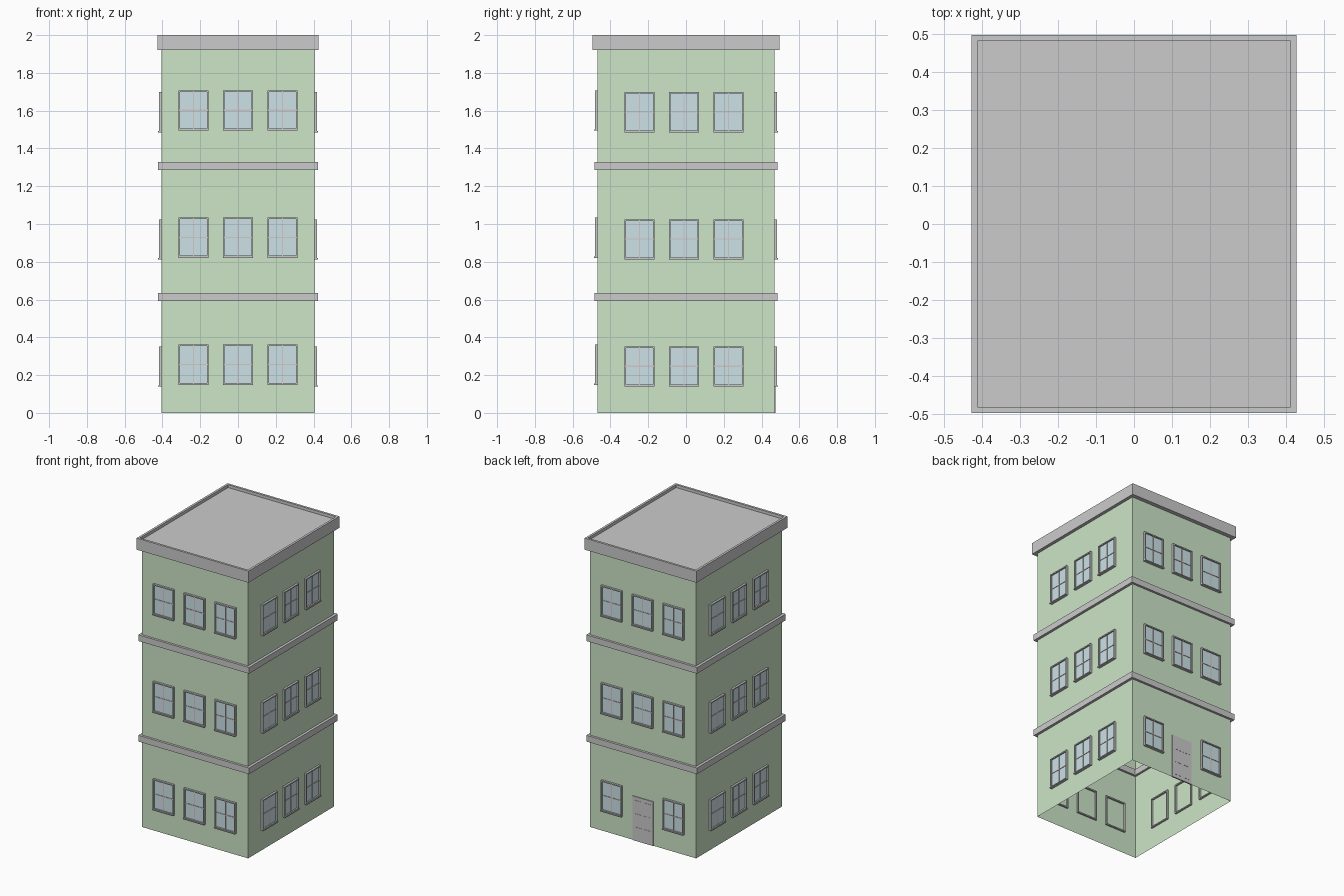
import bpy, bmesh, math
from mathutils import Matrix, Vector

if "Cube" in bpy.data.objects:
    bpy.data.objects.remove(bpy.data.objects["Cube"])

HX, HY, WALL_TOP = 0.405, 0.468, 1.93
STOREY = 0.673


def material(name, rgb):
    m = bpy.data.materials.new(name)
    m.diffuse_color = (*rgb, 1)
    m.use_nodes = True
    m.node_tree.nodes["Principled BSDF"].inputs["Base Color"].default_value = m.diffuse_color
    return m


GREEN = material("wall_green", (0.61, 0.79, 0.58))
GLASS = material("glass_blue", (0.61, 0.76, 0.80))
BAR = material("bar_greyed_pink", (0.65, 0.58, 0.57))


def finish(name, bm, mat=None):
    bmesh.ops.recalc_face_normals(bm, faces=bm.faces)
    me = bpy.data.meshes.new(name)
    bm.to_mesh(me)
    bm.free()
    ob = bpy.data.objects.new(name, me)
    bpy.context.collection.objects.link(ob)
    if mat:
        me.materials.append(mat)
    return ob


def box(bm, lo, hi, mx=Matrix()):
    lo, hi = Vector(lo), Vector(hi)
    m = mx @ Matrix.Translation((lo + hi) / 2) @ Matrix.Diagonal((*(hi - lo), 1))
    return bmesh.ops.create_cube(bm, size=1, matrix=m)["verts"]


def ring(bm, cx, cy, hx, hy, ix, iy, z0, z1, mx=Matrix()):
    """Rectangular ring: outer half sizes hx, hy; inner half sizes ix, iy."""
    corners = ((-1, -1), (1, -1), (1, 1), (-1, 1))
    loops = [[bm.verts.new(mx @ Vector((cx + sx * a, cy + sy * b, z))) for sx, sy in corners]
             for a, b, z in ((hx, hy, z0), (hx, hy, z1), (ix, iy, z1), (ix, iy, z0))]
    for k in range(4):
        a, b = loops[k], loops[(k + 1) % 4]
        for i in range(4):
            j = (i + 1) % 4
            bm.faces.new((a[i], a[j], b[j], b[i]))


# walls: thin shell, open underneath and closed above by the roof
bm = bmesh.new()
box(bm, (-HX, -HY, 0), (HX, HY, WALL_TOP))
caps = [f for f in bm.faces if abs(f.normal.z) > 0.5]
bmesh.ops.delete(bm, geom=caps, context="FACES_ONLY")
finish("walls", bm, GREEN)

# ledges between the storeys
for i, z in enumerate((0.592, 1.286)):
    bm = bmesh.new()
    ring(bm, 0, 0, 0.423, 0.484, HX - 0.015, HY - 0.015, z, z + 0.043)
    finish(f"ledge_{i + 1}", bm)

# roof slab with a shallow tray sunk into its top
bm = bmesh.new()
box(bm, (-0.427, -0.496, 1.92), (0.427, 0.496, 2.0))
top = max(bm.faces, key=lambda f: f.calc_center_median().z)
bmesh.ops.inset_region(bm, faces=[top], thickness=0.022)
tray = bmesh.ops.extrude_face_region(bm, geom=[top])["geom"]
bmesh.ops.delete(bm, geom=[top], context="FACES_ONLY")
bmesh.ops.translate(bm, vec=(0, 0, -0.02),
                    verts=[v for v in tray if isinstance(v, bmesh.types.BMVert)])
finish("roof", bm)


def wall_matrix(angle, half):
    """Local x runs along the wall, y is up and z points outward."""
    return (Matrix.Rotation(math.radians(angle), 4, "Z")
            @ Matrix.Translation((0, -half, 0))
            @ Matrix.Rotation(math.pi / 2, 4, "X"))


# windows: three per storey on each wall, the door taking one place at the back
W, H, T = 0.079, 0.105, 0.008
SIDES = {"front": (0, HY, 0, 0.151), "right": (90, HX, -0.011, 0.142),
         "back": (180, HY, 0, 0.142), "left": (270, HX, -0.011, 0.142)}
for side, (angle, half, shift, base) in SIDES.items():
    mx = wall_matrix(angle, half)
    frames, panes, bars = bmesh.new(), bmesh.new(), bmesh.new()
    for floor in range(3):
        for col in (-1, 0, 1):
            if side == "back" and floor == 0 and col == 0:
                continue
            u, v = shift + col * 0.2355, base + floor * STOREY + H
            ring(frames, u, v, W, H, W - T, H - T, -0.012, 0.014, mx)
            box(frames, (u - W, v - H - 0.003, 0), (u + W, v - H + 0.004, 0.019), mx)
            box(panes, (u - W + T, v - H + T, 0.001), (u + W - T, v + H - T, 0.005), mx)
            box(bars, (u - 0.003, v - H + T, 0.003), (u + 0.003, v + H - T, 0.008), mx)
            box(bars, (u - W + T, v - 0.003, 0.003), (u + W - T, v + 0.003, 0.008), mx)
    finish(f"{side}_window_frames", frames)
    finish(f"{side}_window_panes", panes, GLASS)
    finish(f"{side}_window_bars", bars, BAR)

# back door with raised panels
mx = wall_matrix(180, HY)
bm = bmesh.new()
box(bm, (-0.078, 0, -0.004), (0.078, 0.305, 0.005), mx)
for row in range(3):
    for s in (-1, 1):
        u, v = s * 0.034, 0.06 + row * 0.092
        box(bm, (u - 0.026, v - 0.036, 0.003), (u + 0.026, v + 0.036, 0.0065), mx)
finish("door", bm)
